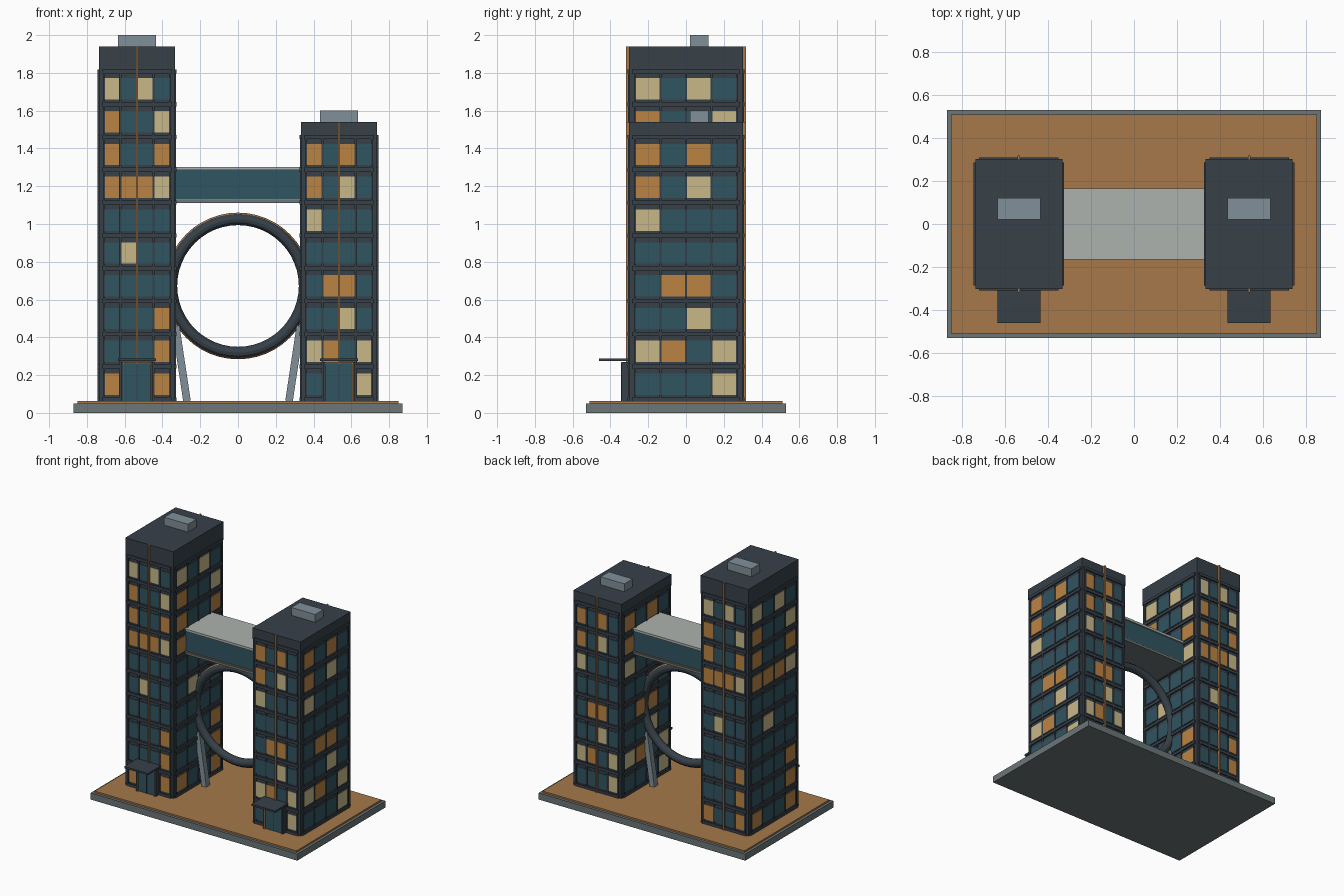
import bpy, bmesh, math
from mathutils import Matrix, Vector

if "Cube" in bpy.data.objects:
    bpy.data.objects.remove(bpy.data.objects["Cube"])


def material(name, rgb):
    m = bpy.data.materials.new(name)
    m.diffuse_color = (*rgb, 1)
    m.use_nodes = True
    m.node_tree.nodes["Principled BSDF"].inputs["Base Color"].default_value = m.diffuse_color
    return m


SLATE = material("slate", (0.038, 0.052, 0.066))
TEAL = material("teal_glass", (0.03, 0.09, 0.12))
CREAM = material("cream_light", (0.58, 0.48, 0.25))
AMBER = material("amber_light", (0.5, 0.23, 0.055))
COPPER = material("copper", (0.38, 0.19, 0.07))
PALE = material("pale_roof", (0.42, 0.45, 0.42))
STEEL = material("steel", (0.22, 0.28, 0.32))
STONE = material("stone", (0.15, 0.18, 0.185))


def boxes(name, items, mat):
    """One object from several (centre, size) boxes."""
    bm = bmesh.new()
    for c, s in items:
        bmesh.ops.create_cube(bm, size=1, matrix=Matrix.Translation(c) @ Matrix.Diagonal((*s, 1)))
    me = bpy.data.meshes.new(name)
    bm.to_mesh(me)
    bm.free()
    me.materials.append(mat)
    ob = bpy.data.objects.new(name, me)
    bpy.context.collection.objects.link(ob)
    return ob


def span(x0, x1, y0, y1, z0, z1):
    return (Vector(((x0 + x1) / 2, (y0 + y1) / 2, (z0 + z1) / 2)),
            Vector((x1 - x0, y1 - y0, z1 - z0)))


HW, HD, Z0, FLOOR = 0.2, 0.3, 0.065, 0.1737


def tower(label, cx, top, rows):
    floors = len(rows)
    eave = Z0 + floors * FLOOR

    # Core, parapet and roof plant
    boxes(label + "_core", [span(cx - HW, cx + HW, -HD, HD, 0.06, eave)], SLATE)
    boxes(label + "_parapet", [span(cx - HW - .002, cx + HW + .002, -HD - .002, HD + .002, eave, top)], SLATE)
    boxes(label + "_roof_plant", [span(cx - .1, cx + .1, .02, .12, top, top + .06)], STEEL)

    # Curtain wall, built once per side and turned about the tower axis
    panes = {"T": [], "C": [], "O": []}
    frame = []
    for k in range(4):
        half, dist = (HW, HD) if k % 2 == 0 else (HD, HW)
        pitch = 0.0875 if k % 2 == 0 else 0.135
        a = k * math.pi / 2

        def put(target, u, z, w, h, out):
            c = Matrix.Rotation(a, 3, 'Z') @ Vector((u, -dist - out / 2 + .002, z))
            d = out + .004
            size = (w, d, h) if k % 2 == 0 else (d, w, h)
            target.append((c + Vector((cx, 0, 0)), size))

        for i in range(5):
            put(frame, (i - 2) * pitch, (Z0 + eave) / 2, .012, eave - Z0, .008)
        for f in range(floors + 1):
            put(frame, 0, Z0 + f * FLOOR + .006, 2 * half - .03, .022, .01)
        for f, row in enumerate(reversed(rows)):
            for i, kind in enumerate(row):
                put(panes[kind], (i - 1.5) * pitch, Z0 + f * FLOOR + .087, pitch - .0125, .113, .004)
    boxes(label + "_mullions_and_bands", frame, SLATE)
    boxes(label + "_dark_windows", panes["T"], TEAL)
    boxes(label + "_cream_windows", panes["C"], CREAM)
    boxes(label + "_amber_windows", panes["O"], AMBER)

    # Copper fins on front and back
    boxes(label + "_fins", [span(cx - .006, cx + .006, -.318, -.29, .27, top),
                            span(cx - .006, cx + .006, .29, .318, .06, top)], COPPER)

    # Entrance
    boxes(label + "_doors", [span(cx - .07, cx - .003, -.335, -.29, .06, .26),
                             span(cx + .003, cx + .07, -.335, -.29, .06, .26)], TEAL)
    boxes(label + "_door_frame", [span(cx - .084, cx - .07, -.342, -.29, .06, .27),
                                  span(cx + .07, cx + .084, -.342, -.29, .06, .27),
                                  span(cx - .07, cx + .07, -.342, -.29, .26, .27),
                                  span(cx - .003, cx + .003, -.338, -.29, .06, .26)], SLATE)
    boxes(label + "_door_trim", [span(cx - .073, cx - .068, -.345, -.3, .06, .265),
                                 span(cx + .068, cx + .073, -.345, -.3, .06, .265),
                                 span(cx - .073, cx + .073, -.345, -.3, .26, .266)], COPPER)
    boxes(label + "_canopy", [span(cx - .1, cx + .1, -.46, -.3, .274, .288)], SLATE)


# Plinth
boxes("plinth", [span(-.87, .87, -.53, .53, 0, .05)], STONE)
boxes("plaza", [span(-.85, .85, -.51, .51, .05, .062)], COPPER)

# Towers: lit windows listed from the top floor down
short_rows = "OTOT OTCT CTTT TTTT TOOT TTCT COTC TTTC".split()
tall_rows = "CTCT OTTC OTTO OOOC TTTT TCTT TTTT TTTO TTTO OTTO".split()
tower("tall_tower", -.535, 1.94, tall_rows)
tower("short_tower", .535, 1.54, short_rows)

# Sky bridge
boxes("bridge_glass", [span(-.335, .335, -.155, .155, 1.125, 1.29)], TEAL)
boxes("bridge_roof", [span(-.335, .335, -.165, .165, 1.285, 1.303)], PALE)
boxes("bridge_floor", [span(-.335, .335, -.165, .165, 1.11, 1.127)], STONE)
boxes("bridge_trim", [span(-.335, .335, -.16, .16, 1.127, 1.132)], COPPER)


# Ring between the towers
def ring(name, major, minor, mat):
    bpy.ops.mesh.primitive_torus_add(major_radius=major, minor_radius=minor, major_segments=48,
                                     minor_segments=12, location=(0, 0, .672),
                                     rotation=(math.pi / 2, 0, 0))
    ob = bpy.context.object
    ob.name = name
    ob.data.materials.append(mat)
    bpy.ops.object.shade_smooth_by_angle()


ring("ring", .353, .031, SLATE)
ring("ring_copper_edge", .374, .014, COPPER)

# Raking struts that carry the ring
for side, label in ((-1, "left"), (1, "right")):
    lo, hi = Vector((side * .27, 0, .062)), Vector((side * .33, 0, .46))
    strut = boxes(label + "_strut", [((0, 0, 0), (.04, .045, (hi - lo).length))], STEEL)
    strut.location = (lo + hi) / 2
    strut.rotation_euler.y = math.atan2(hi.x - lo.x, hi.z - lo.z)
